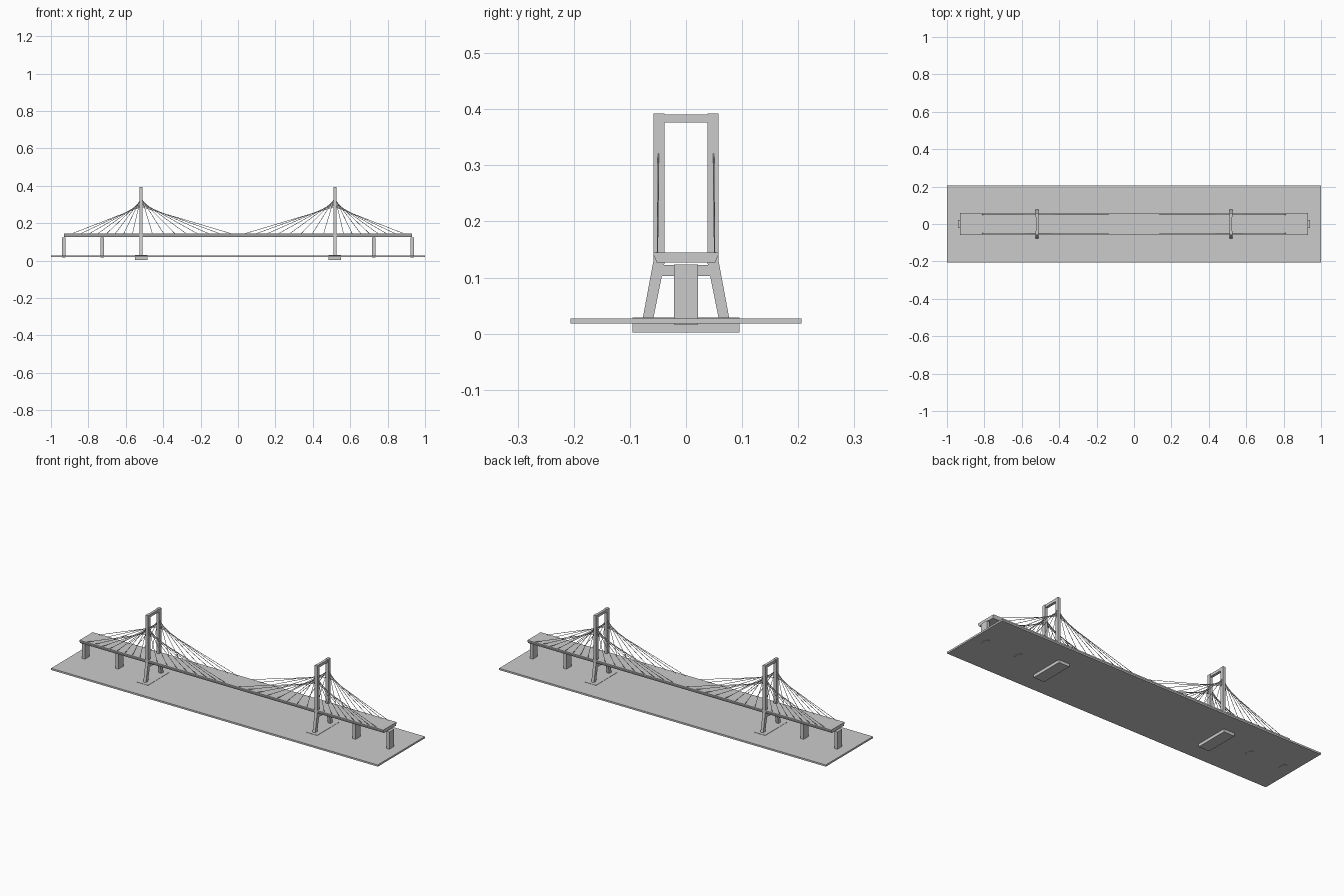
import bpy, bmesh
from mathutils import Vector

if "Cube" in bpy.data.objects:
    bpy.data.objects.remove(bpy.data.objects["Cube"])

TOWER_X = 0.518


def new_object(name, bm):
    bmesh.ops.recalc_face_normals(bm, faces=bm.faces)
    me = bpy.data.meshes.new(name)
    bm.to_mesh(me)
    bm.free()
    ob = bpy.data.objects.new(name, me)
    bpy.context.collection.objects.link(ob)
    return ob


def prism(bm, profile, x0, x1):
    """Extrude a (y, z) profile along x."""
    a = [bm.verts.new((x0, y, z)) for y, z in profile]
    b = [bm.verts.new((x1, y, z)) for y, z in profile]
    n = len(profile)
    bm.faces.new(a)
    bm.faces.new(b[::-1])
    for i in range(n):
        j = (i + 1) % n
        bm.faces.new((a[i], a[j], b[j], b[i]))


def box(name, x0, x1, y, z0, z1):
    bm = bmesh.new()
    prism(bm, [(-y, z0), (y, z0), (y, z1), (-y, z1)], x0, x1)
    return new_object(name, bm)


def cable(bm, p, q, r=0.0013):
    p, q = Vector(p), Vector(q)
    d = q - p
    m = d.to_track_quat('Z', 'Y').to_matrix().to_4x4()
    m.translation = (p + q) / 2
    bmesh.ops.create_cone(bm, cap_ends=True, segments=6, radius1=r,
                          radius2=r, depth=d.length, matrix=m)


# Ground slab
box("ground_slab", -1, 1, 0.206, 0.018, 0.0275)

# Road deck, narrower underneath
bm = bmesh.new()
prism(bm, [(-0.058, 0.145), (0.058, 0.145), (0.058, 0.141),
           (0.052, 0.127), (-0.052, 0.127), (-0.058, 0.141)], -0.93, 0.93)
new_object("road_deck", bm)

for sx, side in ((-1, "left"), (1, "right")):
    tx = sx * TOWER_X

    # Piers under the deck ends
    for i, px in enumerate((0.726, 0.932)):
        box(f"pier_{side}_{i + 1}", sx * px - 0.009, sx * px + 0.009,
            0.021, 0.016, 0.123)

    # Tower footing
    box(f"tower_footing_{side}", tx - 0.033, tx + 0.033, 0.095, 0.002, 0.029)

    # Tower: bent legs with upper and lower cross beams
    bm = bmesh.new()
    x0, x1 = tx - 0.008, tx + 0.008
    for sy in (-1, 1):
        leg = [(0.077, 0.028), (0.058, 0.130), (0.058, 0.392),
               (0.038, 0.392), (0.038, 0.128), (0.058, 0.028)]
        prism(bm, [(sy * y, z) for y, z in leg], x0, x1)
    new_object(f"tower_legs_{side}", bm)
    box(f"tower_top_beam_{side}", x0 + 0.001, x1 - 0.001, 0.040, 0.376, 0.391)
    box(f"tower_low_beam_{side}", x0 + 0.001, x1 - 0.001, 0.045, 0.103, 0.122)

    # Stay cables: the longest ones meet the tower lowest
    bm = bmesh.new()
    n = 8
    for sy in (-1, 1):
        for reach in (0.372, -0.485):
            for i in range(1, n + 1):
                top = 0.343 - 0.055 * (i - 1) / (n - 1)
                cable(bm, (tx, sy * 0.049, top),
                      (tx + sx * reach * i / n, sy * 0.051, 0.143))
    new_object(f"stay_cables_{side}", bm)
